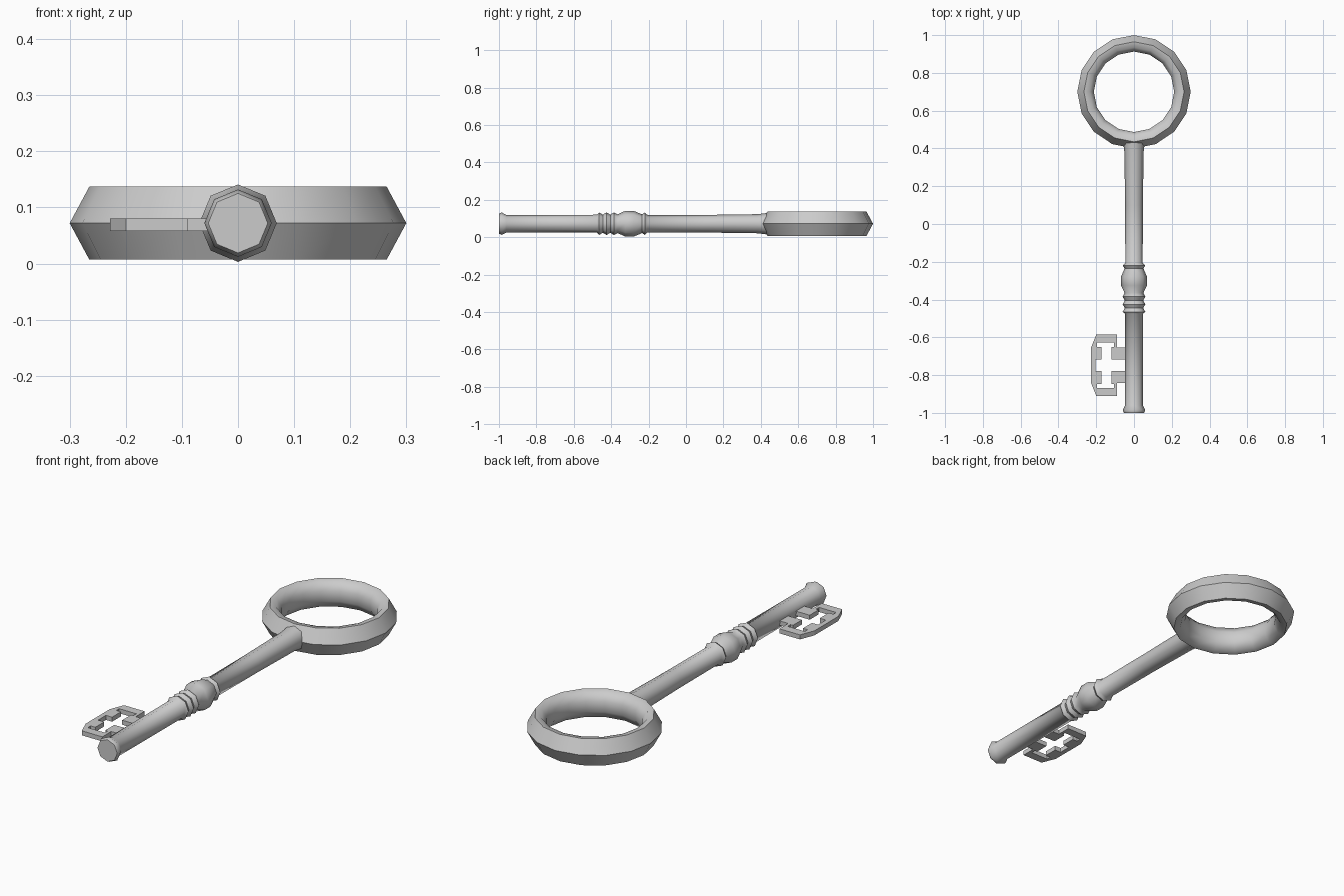
import bpy, bmesh, math

if "Cube" in bpy.data.objects:
    bpy.data.objects.remove(bpy.data.objects["Cube"])

ZC = 0.072  # height of the key's centre plane


def finish(name, bm, angle=None):
    bmesh.ops.recalc_face_normals(bm, faces=bm.faces)
    me = bpy.data.meshes.new(name)
    bm.to_mesh(me)
    bm.free()
    ob = bpy.data.objects.new(name, me)
    bpy.context.collection.objects.link(ob)
    if angle:
        bpy.ops.object.select_all(action='DESELECT')
        ob.select_set(True)
        bpy.context.view_layer.objects.active = ob
        bpy.ops.object.shade_smooth_by_angle(angle=math.radians(angle))
    return ob


def skin(bm, rings, wrap_ends):
    n = len(rings[0])
    for i in range(len(rings) if wrap_ends else len(rings) - 1):
        a, b = rings[i], rings[(i + 1) % len(rings)]
        for j in range(n):
            k = (j + 1) % n
            bm.faces.new((a[j], a[k], b[k], b[j]))


# Bow: 16-sided ring with a faceted section
section = [(0.30, 0), (0.265, 0.065), (0.235, 0.06), (0.213, 0.025),
           (0.213, -0.025), (0.235, -0.06), (0.265, -0.065)]
bm = bmesh.new()
rings = []
for i in range(16):
    a = 2 * math.pi * i / 16
    rings.append([bm.verts.new((r * math.cos(a), 0.7 + r * math.sin(a), ZC + z))
                  for r, z in section])
skin(bm, rings, True)
finish("bow_ring", bm, 50)

# Shank: octagonal turned rod with tip collar, beads and knob
profile = [(-1.0, 0.053), (-0.985, 0.06), (-0.96, 0.047), (-0.475, 0.048),
           (-0.465, 0.06), (-0.445, 0.049), (-0.425, 0.06), (-0.405, 0.049),
           (-0.385, 0.06), (-0.365, 0.05), (-0.325, 0.069), (-0.28, 0.069),
           (-0.235, 0.05), (-0.22, 0.06), (-0.205, 0.046), (0.1, 0.047),
           (0.38, 0.051), (0.44, 0.058)]
bm = bmesh.new()
rings = []
for y, r in profile:
    rings.append([bm.verts.new((r * math.cos(j * math.pi / 4), y,
                                ZC + r * math.sin(j * math.pi / 4)))
                  for j in range(8)])
skin(bm, rings, False)
bm.faces.new(rings[0])
bm.faces.new(rings[-1])
finish("shank", bm, 50)

# Bit: flat plate outline, half of it mirrored about its centre line
half = [(-0.228, 0.092), (-0.2, 0.162), (-0.09, 0.162), (-0.09, 0.094),
        (-0.035, 0.094), (-0.035, 0.03), (-0.118, 0.03), (-0.118, 0.098),
        (-0.105, 0.098), (-0.105, 0.12), (-0.197, 0.12), (-0.197, 0.098),
        (-0.172, 0.098), (-0.172, 0.03), (-0.205, 0.03)]
outline = half + [(x, -v) for x, v in reversed(half)]
bm = bmesh.new()
face = bm.faces.new([bm.verts.new((x, -0.748 + v, 0.058)) for x, v in outline])
ext = bmesh.ops.extrude_face_region(bm, geom=[face])
bmesh.ops.translate(bm, vec=(0, 0, 0.022),
                    verts=[g for g in ext["geom"] if isinstance(g, bmesh.types.BMVert)])
finish("bit_plate", bm)
